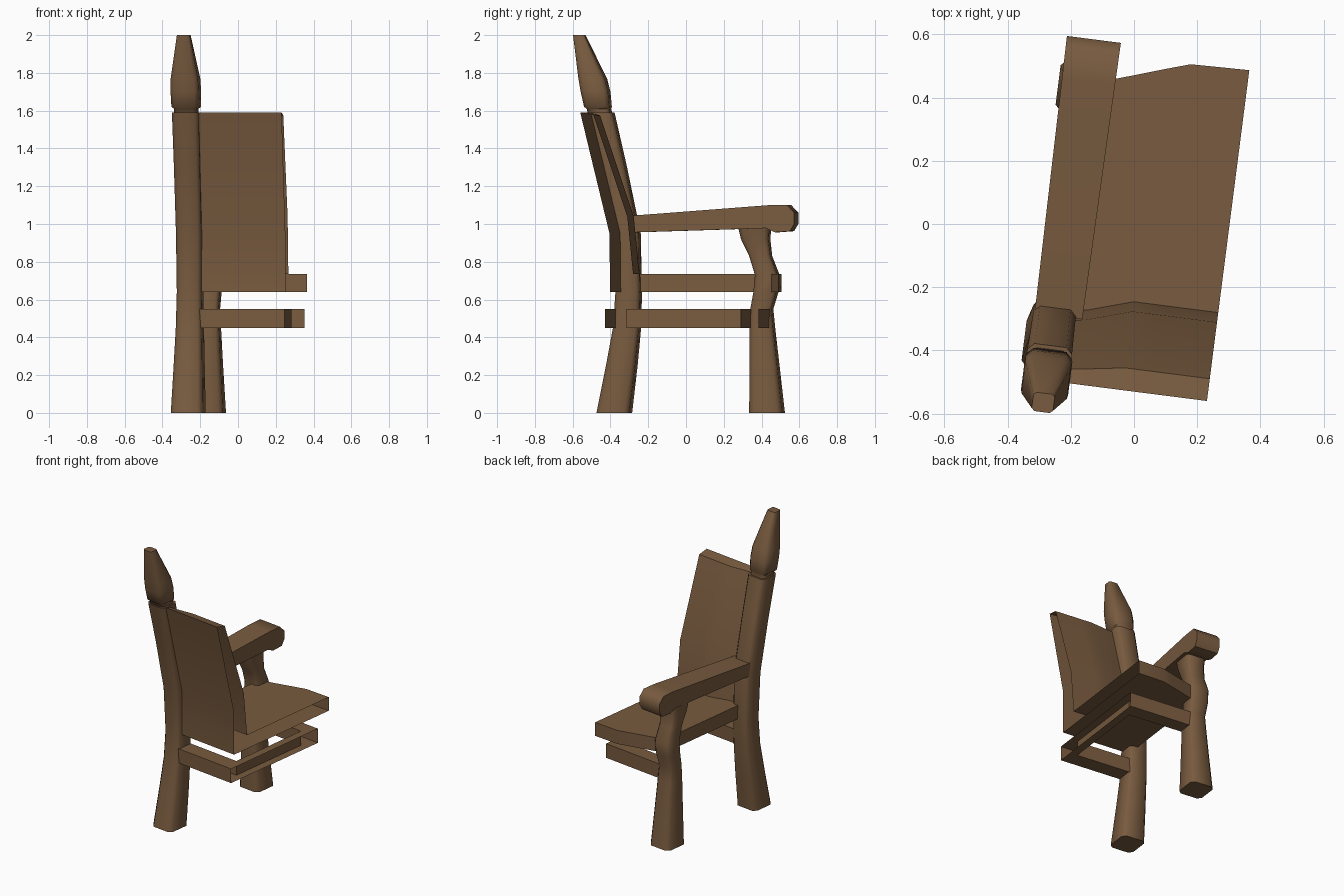
import bpy, bmesh, math

if "Cube" in bpy.data.objects:
    bpy.data.objects.remove(bpy.data.objects["Cube"])

TURN = math.radians(-7.3)   # whole chair half is turned slightly about z
CUT = 0.30                  # open plane down the middle of the chair

wood = bpy.data.materials.new("brown_wood")
wood.diffuse_color = (0.19, 0.105, 0.05, 1)
wood.use_nodes = True
wood.node_tree.nodes["Principled BSDF"].inputs["Base Color"].default_value = wood.diffuse_color


def finish(name, bm, angle=50):
    bmesh.ops.recalc_face_normals(bm, faces=bm.faces)
    me = bpy.data.meshes.new(name)
    bm.to_mesh(me)
    bm.free()
    ob = bpy.data.objects.new(name, me)
    bpy.context.collection.objects.link(ob)
    me.materials.append(wood)
    ob.rotation_euler.z = TURN
    bpy.ops.object.select_all(action='DESELECT')
    ob.select_set(True)
    bpy.context.view_layer.objects.active = ob
    bpy.ops.object.shade_smooth_by_angle(angle=math.radians(angle))
    return ob


def loft(name, rings, open_start=False, angle=50):
    """Bridge equal-length point rings; cap the ends."""
    bm = bmesh.new()
    vs = [[bm.verts.new(p) for p in r] for r in rings]
    n = len(vs[0])
    for a, b in zip(vs, vs[1:]):
        for i in range(n):
            j = (i + 1) % n
            bm.faces.new((a[i], a[j], b[j], b[i]))
    if not open_start:
        bm.faces.new(vs[0])
    bm.faces.new(vs[-1])
    return finish(name, bm, angle)


def post(name, u, stations):
    """Chamfered square post through (z, v, width, depth) stations."""
    rings = []
    for z, v, w, d in stations:
        a, b, k = w / 2, d / 2, 0.72
        pts = [(a, -b * k), (a, b * k), (a * k, b), (-a * k, b),
               (-a, b * k), (-a, -b * k), (-a * k, -b), (a * k, -b)]
        rings.append([(u + x, v + y, z) for x, y in pts])
    return loft(name, rings)


# back leg rising into the back post
post("back_post", -0.213, [
    (0, -0.41, .17, .175), (.25, -0.37, .152, .155), (.45, -0.342, .138, .138),
    (.64, -0.333, .13, .13), (.95, -0.345, .135, .14),
    (1.3, -0.418, .138, .14), (1.59, -0.486, .142, .142)])

# pointed finial with a narrow neck
post("finial", -0.213, [
    (1.57, -0.482, .12, .12), (1.61, -0.492, .12, .12),
    (1.62, -0.497, .145, .135), (1.70, -0.51, .15, .145),
    (1.77, -0.525, .145, .14), (2.0, -0.597, .068, .06)])

# curved front leg
post("front_leg", -0.209, [
    (0, .406, .17, .175), (.25, .392, .145, .148), (.45, .381, .128, .125),
    (.55, .378, .12, .112), (.64, .40, .13, .122), (.73, .407, .13, .12),
    (.83, .372, .12, .112), (.92, .345, .13, .145), (.985, .34, .14, .165)])

# seat and backrest: one L-shaped section carried sideways, open at the middle
rings = []
for u, front, dv in [(CUT, .529, 0), (.114, .524, 0), (.03, .497, 0),
                     (-.113, .449, -.045), (-.2, .42, -.06)]:
    section = [(-.367, .64), (-.37, .95), (-.526, 1.59), (-.455 + dv * .5, 1.575),
               (-.275 + dv, 1.04), (-.244 + dv, .735), (front, .735), (front, .64)]
    rings.append([(u, v, z) for v, z in section])
loft("seat_and_backrest", rings, open_start=True, angle=30)

# arm rest with a rolled front end, widening forwards
arm = [(-.32, .955), (.41, .978), (.46, .956), (.54, .962), (.563, 1.0),
       (.563, 1.06), (.525, 1.10), (.43, 1.10), (-.32, 1.043)]
rings = []
for side in (-1, 1):
    rings.append([(-.2 + side * (.076 + .010 * (v + .32) / .88), v, z) for v, z in arm])
loft("arm_rest", rings)

# stretcher frame: back bar, front bar and half of the centre bar
plan = [(CUT, -.395), (-.2, -.395), (-.2, -.285), (.245, -.285),
        (.245, .325), (-.2, .325), (-.2, .425), (CUT, .425)]
bm = bmesh.new()
low, high = [[bm.verts.new((u, v, z)) for u, v in plan] for z in (.45, .55)]
for i in range(len(plan) - 1):
    bm.faces.new((low[i], low[i + 1], high[i + 1], high[i]))
bm.faces.new(low)
bm.faces.new(high)
finish("stretcher_frame", bm)
